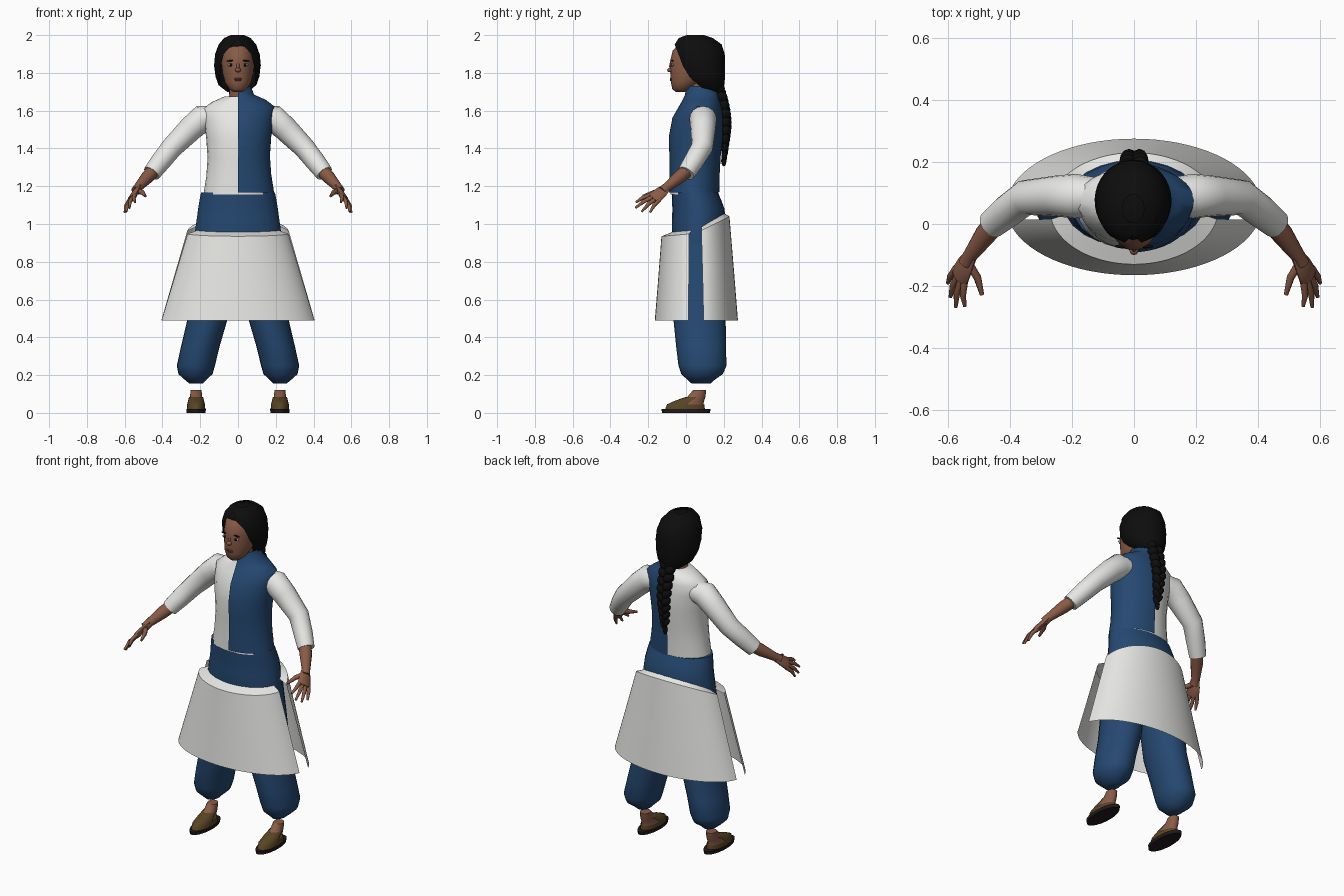
import bpy, bmesh, math
from mathutils import Vector, Matrix

cube = bpy.data.objects.get("Cube")
if cube:
    bpy.data.objects.remove(cube, do_unlink=True)


def material(name, r, g, b):
    m = bpy.data.materials.new(name)
    m.use_nodes = True
    m.diffuse_color = (r, g, b, 1)
    bsdf = m.node_tree.nodes["Principled BSDF"]
    bsdf.inputs["Base Color"].default_value = (r, g, b, 1)
    bsdf.inputs["Roughness"].default_value = 0.9
    return m


WHITE = material("white cloth", 0.8, 0.8, 0.78)
BLUE = material("blue cloth", 0.018, 0.065, 0.165)
SKIN = material("brown skin", 0.25, 0.105, 0.062)
HAIR = material("black hair", 0.004, 0.004, 0.004)
STRAP = material("sandal leather", 0.1, 0.058, 0.018)
SOLE = material("dark sole", 0.015, 0.011, 0.01)
EYE = material("eye white", 0.5, 0.47, 0.45)
LIP = material("lips", 0.16, 0.06, 0.045)


def finish(name, bm, mat, angle=50):
    bmesh.ops.recalc_face_normals(bm, faces=bm.faces)
    me = bpy.data.meshes.new(name)
    bm.to_mesh(me)
    bm.free()
    me.materials.append(mat)
    ob = bpy.data.objects.new(name, me)
    bpy.context.collection.objects.link(ob)
    bpy.ops.object.select_all(action='DESELECT')
    ob.select_set(True)
    bpy.context.view_layer.objects.active = ob
    bpy.ops.object.shade_smooth_by_angle(angle=math.radians(angle))
    return ob


def skin(name, rows, mat, closed=True, caps=True):
    """Bridge rows of points into one surface."""
    bm = bmesh.new()
    vs = [[bm.verts.new(p) for p in row] for row in rows]
    n = len(rows[0])
    for a, b in zip(vs, vs[1:]):
        for i in range(n if closed else n - 1):
            j = (i + 1) % n
            bm.faces.new((a[i], a[j], b[j], b[i]))
    if closed and caps:
        bm.faces.new(vs[0])
        bm.faces.new(vs[-1])
    return finish(name, bm, mat)


def arc(cx, cy, z, rx, ry, a0=0, a1=360, n=24):
    """Horizontal ellipse or part of one; z may depend on the sine."""
    full = a1 - a0 == 360
    out = []
    for i in range(n if full else n + 1):
        a = math.radians(a0 + (a1 - a0) * i / n)
        h = z(math.sin(a)) if callable(z) else z
        out.append((cx + rx * math.cos(a), cy + ry * math.sin(a), h))
    return out


def loft(name, rings, mat, cx=0, a0=0, a1=360, n=24):
    """Rings are (z, centre y, half width, half depth)."""
    rows = [arc(cx, cy, z, rx, ry, a0, a1, n) for z, cy, rx, ry in rings]
    return skin(name, rows, mat, a1 - a0 == 360)


def tube(name, path, mat, s=1, side=(0, 1, 0), flat=1.0, n=12):
    """Path points are (x, y, z, radius); s mirrors across x."""
    pts = [Vector(p[:3]) for p in path]
    rows = []
    for i, p in enumerate(pts):
        t = (pts[min(i + 1, len(pts) - 1)] - pts[max(i - 1, 0)]).normalized()
        u = Vector(side)
        u = (u - t * u.dot(t)).normalized()
        v = t.cross(u) * flat
        row = []
        for k in range(n):
            a = math.tau * k / n
            q = p + (u * math.cos(a) + v * math.sin(a)) * path[i][3]
            row.append((q.x * s, q.y, q.z))
        rows.append(row)
    return skin(name, rows, mat)


def blobs(name, items, mat):
    """Ellipsoids given as (centre, radii, roll around y)."""
    bm = bmesh.new()
    for c, r, roll in items:
        m = Matrix.Translation(c) @ Matrix.Rotation(roll, 4, 'Y') @ Matrix.Diagonal((*r, 1))
        bmesh.ops.create_uvsphere(bm, u_segments=12, v_segments=8, radius=1, matrix=m)
    return finish(name, bm, mat)


# Shirt and the half vest over it
torso = [(1.155, .043, .183, .125), (1.25, .045, .168, .125), (1.35, .048, .161, .128),
         (1.45, .052, .168, .135), (1.55, .062, .18, .126), (1.61, .075, .185, .105),
         (1.645, .08, .14, .09), (1.675, .072, .072, .068)]
loft("shirt", torso, WHITE)
vest = [(z + .012, cy, rx + .008, ry + .008) for z, cy, rx, ry in torso[:-1]]
vest += [(1.685, .085, .085, .09), (1.73, .085, .068, .085)]
loft("half_vest", vest, BLUE, a0=-90, a1=90)

# Trousers: hips, then baggy legs
loft("trouser_hips", [(.72, .065, .21, .12), (.85, .065, .228, .13), (.96, .065, .228, .14),
                      (1.03, .067, .218, .141), (1.08, .066, .211, .138), (1.13, .055, .203, .13),
                      (1.168, .047, .195, .122)], BLUE)

# Skirt: two open panels with a turned-in waist
def crease(k):
    return .95 + (.09 if k > 0 else .015) * k


for name, a0, a1 in (("skirt_front", -169, -11), ("skirt_back", 10, 170)):
    rows = [arc(0, .055, .49, .412, .22, a0, a1, 32),
            arc(0, .053, lambda k: .72 + .5 * (crease(k) - .95), .342, .2, a0, a1, 32),
            arc(0, .05, crease, .272, .18, a0, a1, 32),
            arc(0, .06, lambda k: crease(k) + .022, .215, .135, a0, a1, 32)]
    skin(name, rows, WHITE, closed=False)

foot = [(.02, -.005, .044, .1), (.045, -.002, .042, .094), (.065, .022, .037, .074),
        (.085, .055, .032, .048), (.122, .073, .029, .034)]
knuckle = Vector((.56, -.165, 1.14))
across = Vector((.44, .79, -.44))
tips = ((.545, -.265, 1.115), (.575, -.268, 1.085), (.592, -.235, 1.065), (.6, -.19, 1.062))

for s, label in ((1, "left"), (-1, "right")):
    # Legs and sandals
    leg = [(.95, .115, .07, .105, .125), (.75, .13, .07, .115, .135), (.49, .163, .072, .106, .138),
           (.35, .2, .08, .102, .132), (.25, .223, .087, .101, .127), (.205, .225, .085, .09, .11),
           (.178, .225, .08, .06, .075), (.155, .222, .08, .035, .05)]
    skin(label + "_trouser_leg", [arc(s * x, y, z, rx, ry) for z, x, y, rx, ry in leg], BLUE)
    fx = s * .222
    loft(label + "_foot", foot, SKIN, cx=fx)
    loft(label + "_sandal_sole", [(0, 0, .05, .127), (.02, 0, .052, .13)], SOLE, cx=fx)
    strap = [(z, cy, rx + .005, ry + .005) for z, cy, rx, ry in foot[:4]]
    loft(label + "_sandal_upper", strap, STRAP, cx=fx, a0=-185, a1=5)
    loft(label + "_heel_strap", strap[:2], STRAP, cx=fx, a0=0, a1=180)

    # Arms
    tube(label + "_sleeve", [(.12, .09, 1.565, .06), (.19, .09, 1.558, .072), (.25, .09, 1.505, .066),
                             (.35, .085, 1.405, .057), (.41, .04, 1.33, .053), (.458, 0, 1.268, .047)],
         WHITE, s, n=16)
    tube(label + "_forearm", [(.43, .025, 1.3, .036), (.48, -.035, 1.248, .035),
                              (.527, -.1, 1.196, .024), (.54, -.125, 1.175, .026)], SKIN, s)

    # Hands
    tube(label + "_palm", [(.525, -.1, 1.198, .024), (.543, -.13, 1.17, .036),
                           (*knuckle, .042), (.565, -.175, 1.132, .034)], SKIN, s, across, .42)
    for i, tip in enumerate(tips):
        base = knuckle + across * (.02 * i - .03)
        mid = base.lerp(Vector(tip), .5) + Vector((.006, -.004, .004))
        tube(f"{label}_finger_{i + 1}", [(*base, .0115), (*mid, .0105), (*tip, .006)],
             SKIN, s, across, n=8)
    tube(label + "_thumb", [(.535, -.125, 1.178, .016), (.505, -.172, 1.166, .013),
                            (.49, -.228, 1.148, .007)], SKIN, s, n=8)

# Neck and head
loft("neck", [(1.64, .075, .06, .055), (1.68, .065, .046, .05), (1.76, .055, .045, .05)], SKIN)
loft("head", [(1.7, -.028, .026, .028), (1.715, -.02, .048, .053), (1.75, 0, .07, .08),
              (1.8, .03, .083, .112), (1.86, .05, .09, .135), (1.92, .06, .085, .13),
              (1.97, .06, .05, .08)], SKIN)
blobs("nose", [((0, -.083, 1.815), (.015, .017, .012), 0),
               ((0, -.078, 1.835), (.009, .011, .026), 0)], SKIN)
blobs("lips", [((0, -.079, 1.769), (.023, .006, .005), 0),
               ((0, -.078, 1.761), (.019, .007, .005), 0)], LIP)
blobs("eyes", [((s * .038, -.071, 1.842), (.017, .006, .008), 0) for s in (1, -1)], EYE)
blobs("irises", [((s * .038, -.0755, 1.842), (.008, .004, .0075), 0) for s in (1, -1)], HAIR)
blobs("eyebrows", [((s * .04, -.072, 1.864), (.023, .006, .004), s * .12) for s in (1, -1)], HAIR)

# Hair cap, open around the face: (z, centre y, half width, half depth, opening)
cap = [(2, .05, .035, .045, 0), (1.985, .052, .07, .09, 0), (1.95, .062, .1, .127, 16),
       (1.9, .068, .118, .137, 38), (1.84, .075, .124, .132, 45), (1.78, .087, .116, .12, 55),
       (1.735, .105, .1, .097, 66), (1.7, .13, .055, .06, 80)]
rows = [arc(-.003, cy, z, rx, ry, -90 + o, 269.99 - o, 28) for z, cy, rx, ry, o in cap]
skin("hair_cap", rows, HAIR, closed=False)
blobs("hair_crown", [((-.003, .06, 1.945), (.088, .112, .05), 0),
                     ((0, .15, 1.74), (.06, .05, .06), 0)], HAIR)

# Braid: overlapping strands on alternating sides
strands = []
for i in range(18):
    f = i / 17
    w = .045 - .025 * f * f
    y = .165 + .05 * math.sin(min(f * 1.6, 1) * math.pi / 2) - .03 * max(f - .6, 0)
    side = 1 if i % 2 else -1
    strands.append(((side * w * .45, y, 1.74 - .385 * f), (w * .62, w * .75, .032), side * .6))
strands.append(((0, .2, 1.335), (.012, .014, .03), 0))
blobs("braid", strands, HAIR)
